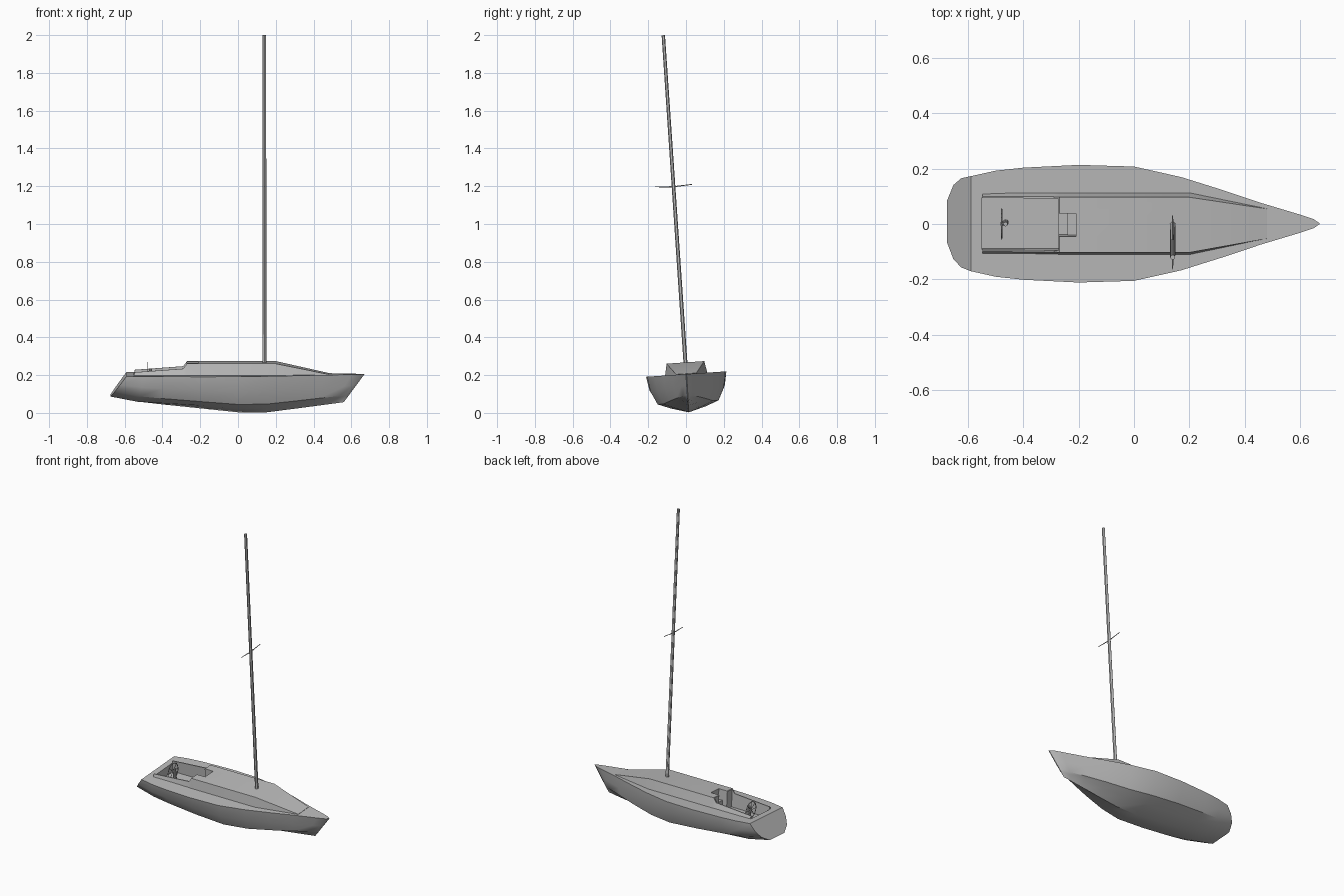
import bpy, bmesh, math
from mathutils import Matrix, Vector

old = bpy.data.objects.get("Cube")
if old:
    bpy.data.objects.remove(old, do_unlink=True)

# One plain grey finish
grey = bpy.data.materials.new("plain grey")
grey.use_nodes = True
grey.diffuse_color = (0.5, 0.5, 0.5, 1)
grey.node_tree.nodes["Principled BSDF"].inputs["Base Color"].default_value = (0.5, 0.5, 0.5, 1)

# The whole boat heels slightly to one side
HEEL = Matrix.Translation((0, 0.015, 0)) @ Matrix.Rotation(math.radians(3.87), 4, 'X')
DECK = 0.206
MAST_X = 0.14


def finish(name, bm):
    bmesh.ops.recalc_face_normals(bm, faces=bm.faces)
    mesh = bpy.data.meshes.new(name)
    bm.to_mesh(mesh)
    bm.free()
    mesh.materials.append(grey)
    obj = bpy.data.objects.new(name, mesh)
    bpy.context.collection.objects.link(obj)
    return obj


def select(obj):
    bpy.ops.object.select_all(action='DESELECT')
    obj.select_set(True)
    bpy.context.view_layer.objects.active = obj


def loft(name, sections):
    """Skin closed rings of points and cap both ends."""
    bm = bmesh.new()
    rings = [[bm.verts.new(p) for p in ring] for ring in sections]
    n = len(rings[0])
    for a, b in zip(rings, rings[1:]):
        for i in range(n):
            j = (i + 1) % n
            bm.faces.new((a[i], a[j], b[j], b[i]))
    bm.faces.new(rings[0])
    bm.faces.new(rings[-1])
    return finish(name, bm)


def box(name, lo, hi):
    lo, hi = Vector(lo), Vector(hi)
    bm = bmesh.new()
    bmesh.ops.create_cube(bm, size=1)
    bmesh.ops.scale(bm, vec=hi - lo, verts=bm.verts)
    bmesh.ops.translate(bm, vec=(lo + hi) / 2, verts=bm.verts)
    return finish(name, bm)


def rod(bm, a, b, r1, r2, sides=8):
    a, b = Vector(a), Vector(b)
    turn = (b - a).to_track_quat('Z', 'Y').to_matrix().to_4x4()
    bmesh.ops.create_cone(bm, cap_ends=True, segments=sides, radius1=r1, radius2=r2,
                          depth=(b - a).length,
                          matrix=Matrix.Translation((a + b) / 2) @ turn)


def cut(obj, cutter):
    select(obj)
    mod = obj.modifiers.new("cut", 'BOOLEAN')
    mod.operation = 'DIFFERENCE'
    mod.solver = 'EXACT'
    mod.object = cutter
    bpy.ops.object.modifier_apply(modifier=mod.name)


# Hull stations: sheer x, keel x, half beam, keel height, bottom deadrise
stations = [
    (-.59, -.675, .172, .092, 0),
    (-.5, -.53, .192, .06, .03),
    (-.4, -.4, .203, .045, .08),
    (-.2, -.2, .213, .024, .12),
    (0, 0, .207, .003, .13),
    (.17, .15, .169, .003, .14),
    (.32, .3, .122, .022, .17),
    (.46, .42, .075, .038, .2),
    (.6, .51, .033, .05, .2),
    (.65, .545, .016, .055, .2),
    (.67, .56, .002, .057, .2),
]


def hull_ring(sheer_x, keel_x, beam, keel, dead):
    half = [(1, 1), (.94, .6), (.78, .26), (.45, dead), (0, 0)]
    ring = []
    for w, t in half + [(-w, t) for w, t in half[-2::-1]]:
        ring.append((keel_x + (sheer_x - keel_x) * t, beam * w, keel + (DECK - keel) * t))
    return ring


hull = loft("hull", [hull_ring(*s) for s in stations])

# Cabin trunk with low coamings aft and a sloping foredeck
trunk = [
    (-.548, .115, .1, .222),
    (-.29, .115, .1, .241),
    (-.27, .115, .1, .268),
    (.2, .115, .1, .268),
    (.48, .056, .054, .208),
]
cabin = loft("cabin", [[(x, lower, .19), (x, upper, top), (x, -upper, top), (x, -lower, .19)]
                       for x, lower, upper, top in trunk])

# Cockpit well and companionway
cutters = [
    box("cockpit_cutter", (-.55, -.094, .15), (-.272, .094, .4)),
    box("companionway_cutter", (-.3, -.042, .17), (-.21, .042, .41)),
]
for cutter in cutters:
    cut(hull, cutter)
    cut(cabin, cutter)
for cutter in cutters:
    bpy.data.objects.remove(cutter, do_unlink=True)

step = box("companionway_step", (-.24, -.042, .165), (-.209, .042, .2))

# Mast
bm = bmesh.new()
rod(bm, (MAST_X, 0, .25), (MAST_X, 0, 2.004), .0105, .009, 12)
mast = finish("mast", bm)

# Spreaders, swept slightly upward
bm = bmesh.new()
for side in (-1, 1):
    rod(bm, (MAST_X, 0, 1.2), (MAST_X, side * .098, 1.206), .003, .002, 6)
spreaders = finish("spreaders", bm)

# Steering wheel: rim, spokes and hub
WHEEL = Vector((-.478, 0, .212))
bm = bmesh.new()
rim = [WHEEL + Vector((0, math.cos(a), math.sin(a))) * .052
       for a in (math.tau * i / 24 for i in range(24))]
for i, p in enumerate(rim):
    rod(bm, p, rim[(i + 1) % len(rim)], .0025, .0025, 6)
for i in range(8):
    a = math.tau * i / 8
    tip = WHEEL + Vector((0, math.cos(a), math.sin(a))) * .058
    rod(bm, WHEEL, tip, .002, .002, 6)
rod(bm, WHEEL - Vector((.004, 0, 0)), WHEEL + Vector((.016, 0, 0)), .006, .006)
wheel = finish("steering_wheel", bm)

# Wheel pedestal
bm = bmesh.new()
rod(bm, (-.464, 0, .148), (-.464, 0, .235), .011, .008, 10)
pedestal = finish("wheel_pedestal", bm)

# Heel and shade every part
for obj in (hull, cabin, step, mast, spreaders, wheel, pedestal):
    obj.data.transform(HEEL)
    select(obj)
    bpy.ops.object.shade_smooth_by_angle(angle=math.radians(30))
